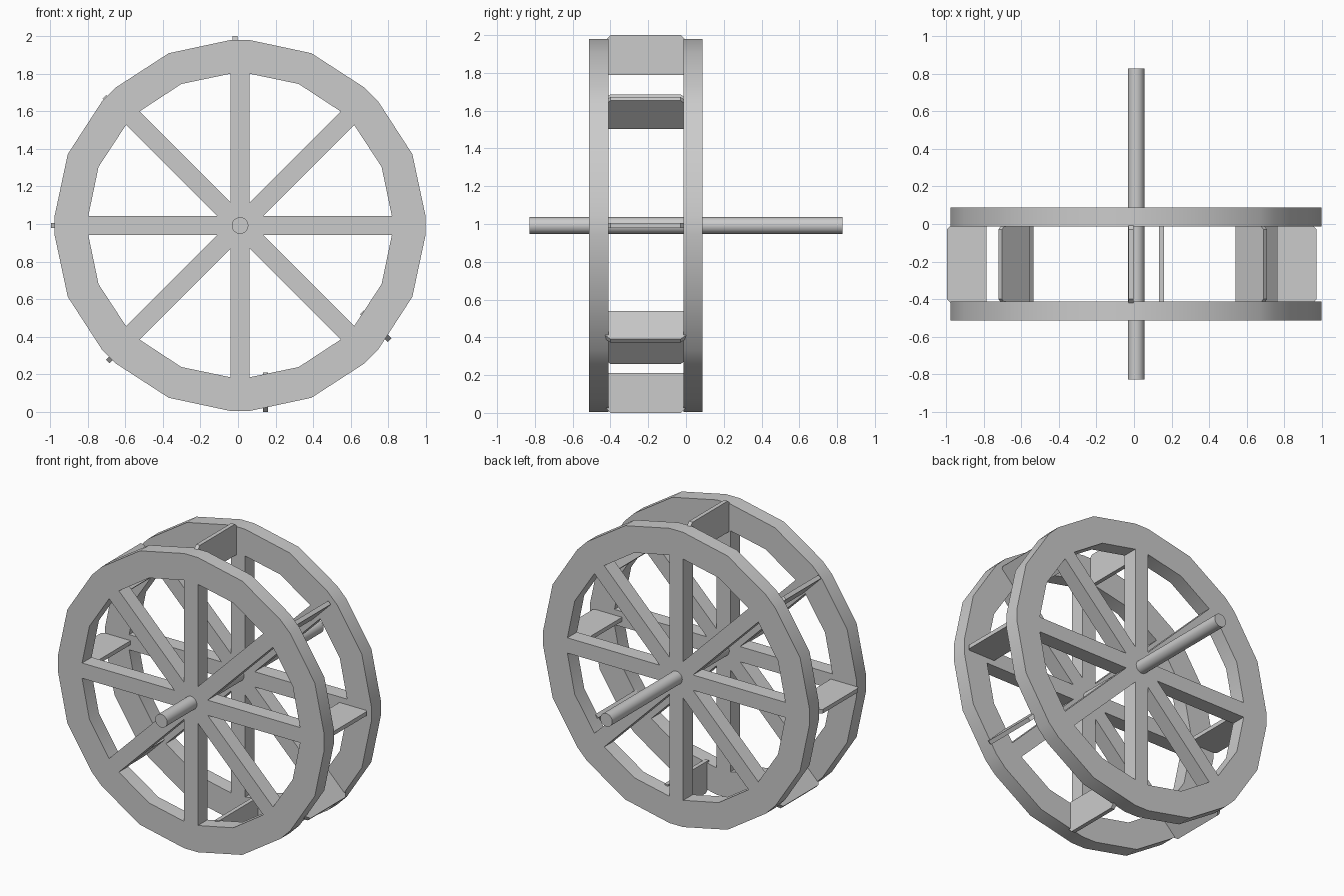
import bpy, bmesh, math
from mathutils import Vector, Matrix

if "Cube" in bpy.data.objects:
    bpy.data.objects.remove(bpy.data.objects["Cube"])

CX, CZ = 0.011, 0.992            # wheel centre

grey = bpy.data.materials.new("plain grey")
grey.diffuse_color = (0.6, 0.6, 0.6, 1)
grey.use_nodes = True
grey.node_tree.nodes["Principled BSDF"].inputs["Base Color"].default_value = grey.diffuse_color


def finish(name, bm):
    """Turn a bmesh into a named object with the grey material."""
    bmesh.ops.recalc_face_normals(bm, faces=bm.faces)
    me = bpy.data.meshes.new(name)
    bm.to_mesh(me)
    bm.free()
    me.materials.append(grey)
    ob = bpy.data.objects.new(name, me)
    bpy.context.collection.objects.link(ob)
    bpy.ops.object.select_all(action='DESELECT')
    ob.select_set(True)
    bpy.context.view_layer.objects.active = ob
    return ob


def wheel(name, y, depth=0.101, n=8, half=0.051, r_out=0.988, r_in=0.809):
    """Rim, spokes and hub as one flat lattice, thickened along y."""
    bm = bmesh.new()
    step = 2 * math.pi / n

    def vert(r, a):
        return bm.verts.new((CX + r * math.cos(a), y, CZ + r * math.sin(a)))

    d_out, d_in = math.asin(half / r_out), math.asin(half / r_in)
    sectors = []
    for k in range(n):
        a0, a1 = k * step, (k + 1) * step
        mid = (a0 + a1) / 2
        sectors.append((
            [vert(r_out, a0 + d_out), vert(r_out + 0.004, mid), vert(r_out, a1 - d_out)],
            [vert(r_in, a0 + d_in), vert(r_in + 0.006, mid), vert(r_in, a1 - d_in)],
            vert(half / math.sin(step / 2), mid)))
    for k in range(n):
        o, i, h = sectors[k]
        po, pi, ph = sectors[k - 1]
        bm.faces.new((o[0], o[1], i[1], i[0]))       # rim halves
        bm.faces.new((o[1], o[2], i[2], i[1]))
        bm.faces.new((po[2], o[0], i[0], pi[2]))     # rim at spoke end
        bm.faces.new((pi[2], i[0], h, ph))           # spoke
    bm.faces.new([s[2] for s in sectors])            # hub
    ob = finish(name, bm)
    mod = ob.modifiers.new("thickness", 'SOLIDIFY')
    mod.thickness, mod.offset = depth, 0
    bpy.ops.object.modifier_apply(modifier=mod.name)
    bpy.ops.object.shade_smooth_by_angle(angle=math.radians(30))


def paddle(name, x, z, angle, length=0.21, thick=0.027, y0=-0.43, y1=0.002, cut=0.03):
    """Board pointing outward at the angle, with its two outer corners cut."""
    bm = bmesh.new()
    h = length / 2
    outline = [(-h, y0), (h - cut, y0), (h, y0 + cut),
               (h, y1 - cut), (h - cut, y1), (-h, y1)]
    low = [bm.verts.new((u, y, -thick / 2)) for u, y in outline]
    top = [bm.verts.new((u, y, thick / 2)) for u, y in outline]
    bm.faces.new(low)
    bm.faces.new(top)
    for j in range(6):
        q = (j + 1) % 6
        bm.faces.new((low[j], low[q], top[q], top[j]))
    turn = Matrix.Rotation(-math.radians(angle), 4, 'Y')
    bmesh.ops.transform(bm, verts=bm.verts, matrix=Matrix.Translation((x, 0, z)) @ turn)
    finish(name, bm)


# Two matching wheels
wheel("front_wheel", -0.462)
wheel("back_wheel", 0.036)

# Axle
bm = bmesh.new()
bmesh.ops.create_cone(bm, cap_ends=True, segments=32, radius1=0.044, radius2=0.044, depth=1.656,
                      matrix=Matrix.Translation((CX, 0, CZ)) @ Matrix.Rotation(math.pi / 2, 4, 'X'))
finish("axle", bm)
bpy.ops.object.shade_smooth_by_angle(angle=math.radians(30))

# Eight slightly uneven paddles between the wheels
for label, x, z, angle in (
        ("right", 0.867, 0.992, 0), ("upper_right", 0.623, 1.588, 45),
        ("top", -0.016, 1.895, 90), ("upper_left", -0.637, 1.602, 135),
        ("left", -0.89, 0.992, 180), ("lower_left", -0.618, 0.343, 225),
        ("bottom", 0.146, 0.105, 270), ("lower_right", 0.733, 0.456, 315)):
    paddle(label + "_paddle", x, z, angle)
